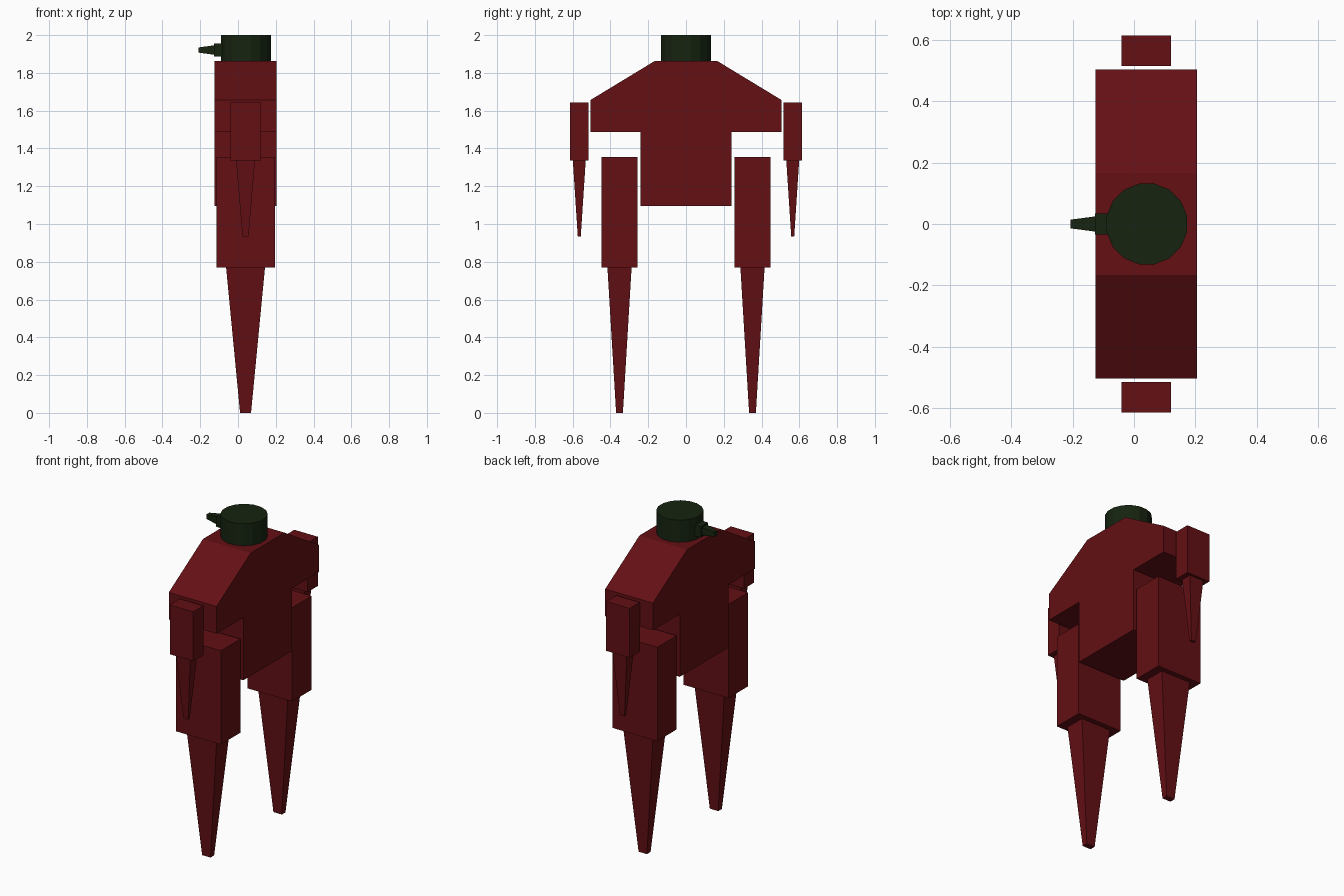
import bpy, bmesh, math

if "Cube" in bpy.data.objects:
    bpy.data.objects.remove(bpy.data.objects["Cube"])

CX = 0.04  # depth-wise centre line shared by body and limbs


def material(name, rgb):
    m = bpy.data.materials.new(name)
    m.diffuse_color = (*rgb, 1)
    m.use_nodes = True
    m.node_tree.nodes["Principled BSDF"].inputs["Base Color"].default_value = m.diffuse_color
    return m


red = material("dark_red", (0.125, 0.005, 0.007))
green = material("dark_green", (0.008, 0.017, 0.005))


def finish(name, bm, mat):
    bmesh.ops.recalc_face_normals(bm, faces=bm.faces)
    me = bpy.data.meshes.new(name)
    bm.to_mesh(me)
    bm.free()
    me.materials.append(mat)
    ob = bpy.data.objects.new(name, me)
    bpy.context.collection.objects.link(ob)
    return ob


def loft(name, rings, mat):
    """Solid with flat faces through successive rings of points."""
    bm = bmesh.new()
    loops = [[bm.verts.new(p) for p in ring] for ring in rings]
    n = len(loops[0])
    for a, b in zip(loops, loops[1:]):
        for i in range(n):
            j = (i + 1) % n
            bm.faces.new((a[i], a[j], b[j], b[i]))
    bm.faces.new(loops[0])
    bm.faces.new(loops[-1])
    return finish(name, bm, mat)


CORNERS = ((-1, -1), (1, -1), (1, 1), (-1, 1))


def limb_part(name, y, low, high):
    """Upright block or taper; low and high are (z, half x, half y)."""
    rings = [[(CX + sx * hx, y + sy * hy, z) for sx, sy in CORNERS]
             for z, hx, hy in (low, high)]
    return loft(name, rings, red)


# torso: shouldered profile extruded along x
half = [(0.24, 1.095), (0.24, 1.487), (0.505, 1.487), (0.505, 1.657), (0.167, 1.862)]
profile = half + [(-y, z) for y, z in reversed(half)]
loft("torso", [[(x, y, z) for y, z in profile] for x in (-0.125, 0.205)], red)

# arms and legs on both sides
for side, s in (("left", -1), ("right", 1)):
    limb_part(side + "_upper_arm", s * 0.565, (1.335, 0.081, 0.05), (1.643, 0.081, 0.05))
    limb_part(side + "_forearm", s * 0.565, (0.935, 0.016, 0.008), (1.335, 0.05, 0.034))
    limb_part(side + "_thigh", s * 0.352, (0.77, 0.155, 0.096), (1.356, 0.155, 0.096))
    limb_part(side + "_shin", s * 0.352, (0.0, 0.029, 0.018), (0.77, 0.103, 0.064))

# round head
SIDES, R = 16, 0.134
angles = [2 * math.pi * (i + 0.5) / SIDES for i in range(SIDES)]
loft("head", [[(0.042 + R * math.cos(a), R * math.sin(a), z) for a in angles]
              for z in (1.862, 2.0)], green)


# snout: collar block and tapered barrel pointing to -x
def snout_part(name, stations):
    loft(name, [[(x, sy * h, 1.921 + sz * h) for sy, sz in CORNERS]
                for x, h in stations], green)


snout_part("snout_collar", ((-0.08, 0.035), (-0.127, 0.034)))
snout_part("snout_barrel", ((-0.125, 0.025), (-0.208, 0.014)))
